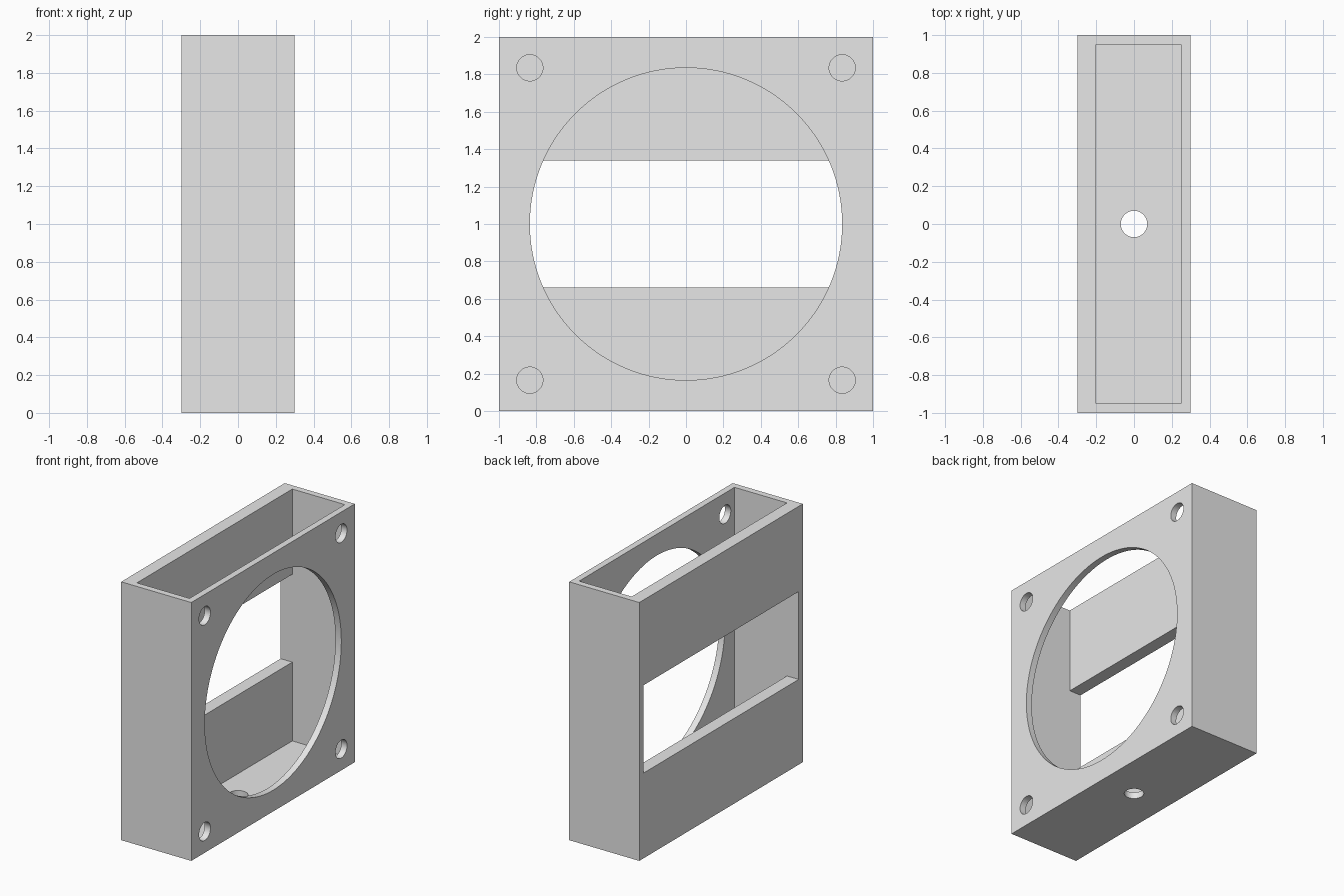
import bpy
import math

# Remove the default object
old = bpy.data.objects.get("Cube")
if old:
    bpy.data.objects.remove(old, do_unlink=True)

# Plain grey material
grey = bpy.data.materials.new("plain grey")
grey.use_nodes = True
colour = (0.8, 0.8, 0.8, 1)
grey.diffuse_color = colour
grey.node_tree.nodes["Principled BSDF"].inputs["Base Color"].default_value = colour

RIM = 0.835      # fan opening radius and screw hole offset
HOLE = 0.07      # small hole radius
MID = 1.0        # height of the centre


def box(name, x, y, z):
    """Box from (low, high) ranges."""
    ranges = (x, y, z)
    bpy.ops.mesh.primitive_cube_add(size=1, location=[(a + b) / 2 for a, b in ranges])
    ob = bpy.context.object
    ob.name = name
    ob.scale = [b - a for a, b in ranges]
    bpy.ops.object.transform_apply(location=True, rotation=True, scale=True)
    return ob


def rod(name, radius, depth, location, along_x=True, sides=48):
    bpy.ops.mesh.primitive_cylinder_add(
        vertices=sides, radius=radius, depth=depth, location=location,
        rotation=(0, math.pi / 2 if along_x else 0, 0))
    ob = bpy.context.object
    ob.name = name
    bpy.ops.object.transform_apply(location=True, rotation=True, scale=True)
    return ob


# Solid outer block
housing = box("fan_housing", (-0.3, 0.3), (-1, 1), (0, 2))
housing.data.materials.append(grey)

# Open-topped cavity and the wide slot through the rear plate
cutters = [
    box("cavity_cutter", (-0.2, 0.25), (-0.95, 0.95), (0.05, 2.2)),
    box("slot_cutter", (-0.4, -0.1), (-0.95, 0.95), (0.66, 1.34)),
    rod("fan_opening_cutter", RIM, 0.2, (0.27, 0, MID), sides=128),
    rod("floor_hole_cutter", HOLE, 0.3, (0, 0, 0), along_x=False),
]
# Screw holes in the corners of the thin plate
for sy in (-1, 1):
    for sz in (-1, 1):
        cutters.append(rod("screw_hole_cutter", HOLE, 0.2,
                           (0.27, sy * RIM, MID + sz * RIM)))

for cutter in cutters:
    mod = housing.modifiers.new(cutter.name, 'BOOLEAN')
    mod.operation = 'DIFFERENCE'
    mod.solver = 'EXACT'
    mod.object = cutter

# Apply the cuts, then discard the cutters
bpy.ops.object.select_all(action='DESELECT')
housing.select_set(True)
bpy.context.view_layer.objects.active = housing
for mod in list(housing.modifiers):
    bpy.ops.object.modifier_apply(modifier=mod.name)
for cutter in cutters:
    bpy.data.objects.remove(cutter, do_unlink=True)

# Smooth hole walls, sharp edges
bpy.ops.object.shade_smooth_by_angle(angle=math.radians(30))
